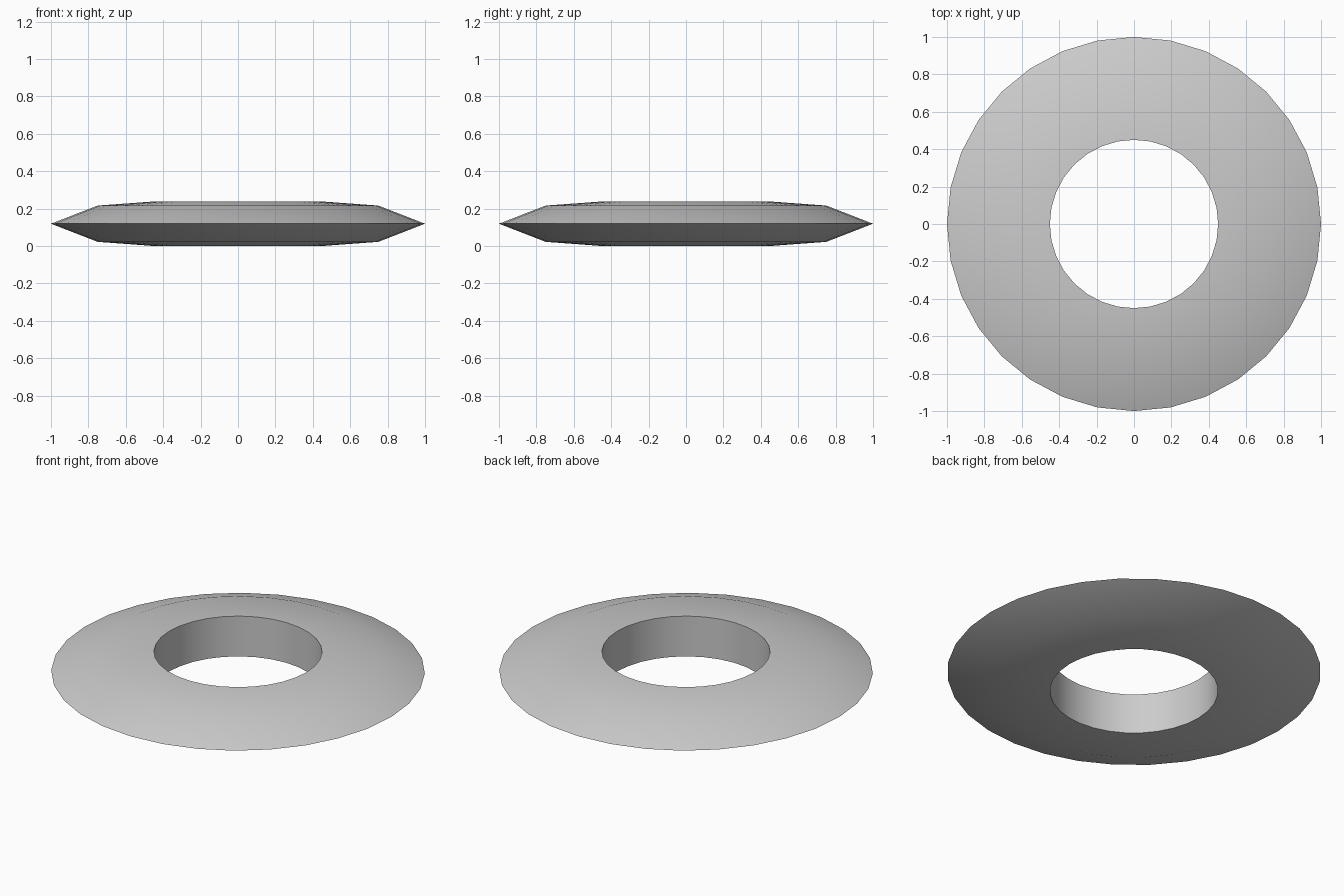
import bpy, bmesh, math
from mathutils import Vector, Matrix

if "Cube" in bpy.data.objects:
    bpy.data.objects.remove(bpy.data.objects["Cube"])

SEGMENTS = 32

# Ring cross-section (radius, height): straight bore, shallow faces, sharp rim
PROFILE = [(0.45, 0.0), (0.75, 0.022), (1.0, 0.119), (0.75, 0.216), (0.45, 0.238)]

bm = bmesh.new()
rings = []
for i in range(SEGMENTS):
    turn = Matrix.Rotation(2 * math.pi * i / SEGMENTS, 3, 'Z')
    rings.append([bm.verts.new(turn @ Vector((r, 0, z))) for r, z in PROFILE])

# Bridge neighbouring cross-sections
n = len(PROFILE)
for i in range(SEGMENTS):
    a, b = rings[i], rings[(i + 1) % SEGMENTS]
    for j in range(n):
        k = (j + 1) % n
        bm.faces.new((a[j], b[j], b[k], a[k]))
bmesh.ops.recalc_face_normals(bm, faces=bm.faces)

mesh = bpy.data.meshes.new("ring_disc")
bm.to_mesh(mesh)
bm.free()
ring = bpy.data.objects.new("ring_disc", mesh)
bpy.context.collection.objects.link(ring)

# Smooth outside, crisp edges around the hole
bpy.context.view_layer.objects.active = ring
ring.select_set(True)
bpy.ops.object.shade_smooth_by_angle(angle=math.radians(60))
